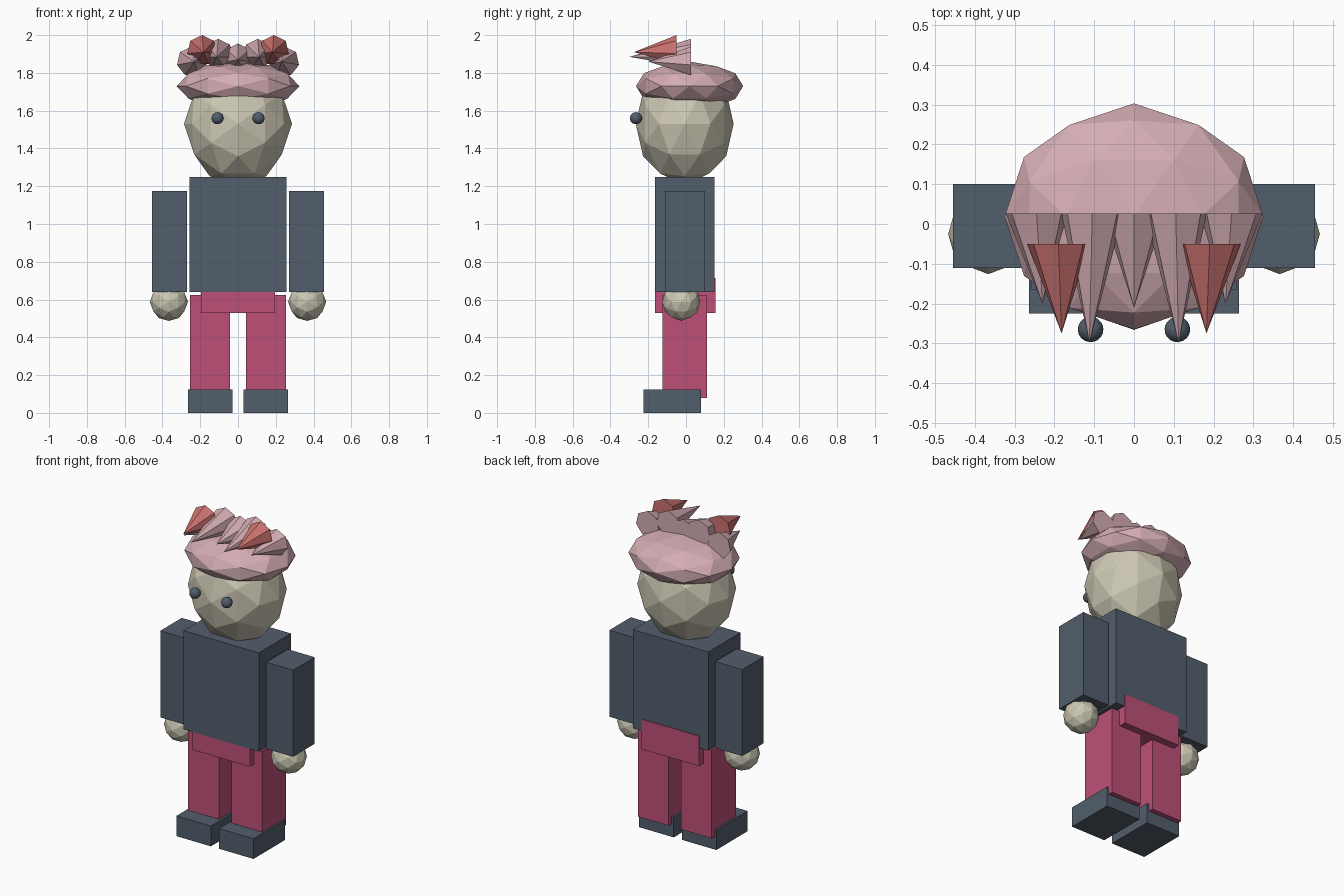
import bpy, bmesh, math
from mathutils import Matrix, Vector

cube = bpy.data.objects.get("Cube")
if cube:
    bpy.data.objects.remove(cube, do_unlink=True)


def material(name, rgb):
    # sRGB bytes to a linear flat colour
    lin = [((c / 255 + 0.055) / 1.055) ** 2.4 for c in rgb]
    m = bpy.data.materials.new(name)
    m.use_nodes = True
    m.diffuse_color = (*lin, 1)
    bsdf = next(n for n in m.node_tree.nodes if n.type == 'BSDF_PRINCIPLED')
    bsdf.inputs["Base Color"].default_value = (*lin, 1)
    return m


slate = material("slate", (82, 94, 108))
magenta = material("magenta", (190, 80, 120))
skin = material("pale skin", (205, 200, 180))
pink = material("dusty pink", (212, 173, 179))
red = material("coral red", (205, 115, 113))


def finish(name, bm, mat):
    bmesh.ops.recalc_face_normals(bm, faces=bm.faces)
    me = bpy.data.meshes.new(name)
    bm.to_mesh(me)
    bm.free()
    me.materials.append(mat)
    ob = bpy.data.objects.new(name, me)
    bpy.context.collection.objects.link(ob)
    return ob


def box(name, xs, ys, zs, mat):
    bm = bmesh.new()
    bmesh.ops.create_cube(bm, size=1)
    spans = (xs, ys, zs)
    bmesh.ops.scale(bm, vec=[b - a for a, b in spans], verts=bm.verts)
    bmesh.ops.translate(bm, vec=[(a + b) / 2 for a, b in spans], verts=bm.verts)
    return finish(name, bm, mat)


def ball(name, centre, radii, mat, level=2):
    # faceted ball, turned so an edge midpoint faces each axis
    bm = bmesh.new()
    bmesh.ops.create_icosphere(bm, subdivisions=level, radius=1)
    turn = Matrix.Rotation(-math.atan(2 / (1 + math.sqrt(5))), 4, 'Y')
    bm.transform(Matrix.Translation(centre) @ Matrix.Diagonal((*radii, 1)) @ turn)
    return finish(name, bm, mat)


def spike(name, base, radius, tip, mat, sides=7):
    # forward-pointing cone with an upright base
    bm = bmesh.new()
    ring = []
    for i in range(sides):
        a = 2 * math.pi * i / sides + math.pi / 2
        ring.append(bm.verts.new(Vector(base) + radius * Vector((math.cos(a), 0, math.sin(a)))))
    apex = bm.verts.new(tip)
    bm.faces.new(ring)
    for i in range(sides):
        bm.faces.new((ring[i], ring[(i + 1) % sides], apex))
    return finish(name, bm, mat)


def mirrored(side, lo, hi):
    return tuple(sorted((side * lo, side * hi)))


# Body
box("torso", (-0.258, 0.258), (-0.165, 0.15), (0.64, 1.25), slate)
box("hips", (-0.197, 0.197), (-0.165, 0.155), (0.53, 0.715), magenta)

# Head, cap
ball("head", (0, -0.007, 1.53), (0.286, 0.259, 0.325), skin)
ball("cap", (0, 0.019, 1.73), (0.325, 0.284, 0.13), pink)
spike("middle_spike", (0, 0.027, 1.875), 0.08, (0, -0.21, 1.87), pink)

# Paired parts
for side, label in ((1, "left"), (-1, "right")):
    box(label + "_arm", mirrored(side, 0.27, 0.455), (-0.11, 0.1), (0.64, 1.175), slate)
    box(label + "_leg", mirrored(side, 0.042, 0.253), (-0.125, 0.11), (0.08, 0.625), magenta)
    box(label + "_shoe", mirrored(side, 0.028, 0.264), (-0.225, 0.08), (0, 0.125), slate)
    ball(label + "_hand", (side * 0.366, -0.025, 0.588), (0.101,) * 3, skin)
    ball(label + "_eye", (side * 0.109, -0.265, 1.56), (0.032,) * 3, slate, 3)
    spike(label + "_outer_spike", (side * 0.245, 0.027, 1.86), 0.08,
          (side * 0.23, -0.2, 1.86), pink)
    spike(label + "_inner_spike", (side * 0.105, 0.027, 1.9), 0.08,
          (side * 0.112, -0.3, 1.885), pink)
    spike(label + "_red_spike", (side * 0.19, -0.05, 1.92), 0.08,
          (side * 0.182, -0.275, 1.91), red)
